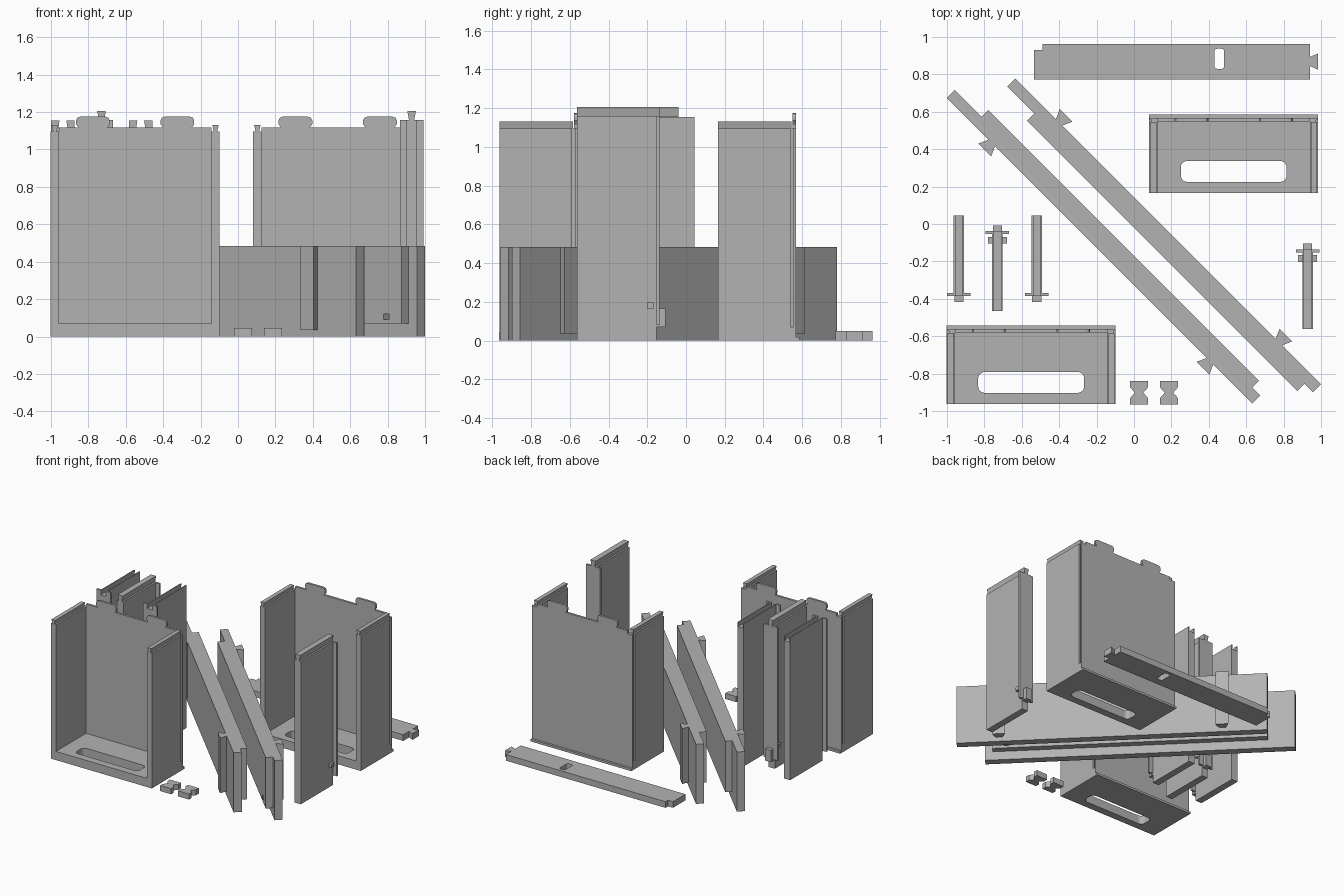
import bpy, bmesh, math
from mathutils import Vector

if "Cube" in bpy.data.objects:
    bpy.data.objects.remove(bpy.data.objects["Cube"])

grey = bpy.data.materials.new("plain_grey")
grey.use_nodes = True
COLOUR = (0.45, 0.45, 0.45, 1)
grey.diffuse_color = COLOUR
grey.node_tree.nodes["Principled BSDF"].inputs["Base Color"].default_value = COLOUR


def extrude(name, pts, start, depth):
    """Solid from an outline of 3D points swept along a vector."""
    bm = bmesh.new()
    face = bm.faces.new([bm.verts.new(Vector(p) + Vector(start)) for p in pts])
    swept = bmesh.ops.extrude_face_region(bm, geom=[face])["geom"]
    bmesh.ops.translate(bm, vec=depth, verts=[v for v in swept if isinstance(v, bmesh.types.BMVert)])
    bmesh.ops.recalc_face_normals(bm, faces=bm.faces)
    mesh = bpy.data.meshes.new(name)
    bm.to_mesh(mesh)
    bm.free()
    mesh.materials.append(grey)
    ob = bpy.data.objects.new(name, mesh)
    bpy.context.collection.objects.link(ob)
    return ob


def flat(name, pts, z0, z1):
    return extrude(name, [(x, y, 0) for x, y in pts], (0, 0, z0), (0, 0, z1 - z0))


def upright(name, pts, y0, y1):
    return extrude(name, [(x, 0, z) for x, z in pts], (0, y0, 0), (0, y1 - y0, 0))


def rect(x0, x1, y0, y1):
    return [(x0, y0), (x1, y0), (x1, y1), (x0, y1)]


def rounded(x0, x1, y0, y1, r, steps=5):
    pts = []
    corners = [(x1 - r, y1 - r), (x0 + r, y1 - r), (x0 + r, y0 + r), (x1 - r, y0 + r)]
    for i, (cx, cy) in enumerate(corners):
        for k in range(steps + 1):
            a = (i + k / steps) * math.pi / 2
            pts.append((cx + r * math.cos(a), cy + r * math.sin(a)))
    return pts


def cut(ob, cutter):
    mod = ob.modifiers.new("opening", "BOOLEAN")
    mod.operation, mod.object, mod.solver = "DIFFERENCE", cutter, "EXACT"
    bpy.context.view_layer.objects.active = ob
    bpy.ops.object.modifier_apply(modifier=mod.name)
    bpy.data.objects.remove(cutter)


def bin_box(side, cx, back):
    """Open-fronted bin with a slotted floor, railed sides and a tabbed back."""
    w, wall, front = 0.452, 0.045, back - 0.42
    floor = flat(side + "_bin_floor", rect(cx - w, cx + w, front, back - 0.018), 0, 0.07)
    cut(floor, flat("cutter", rounded(cx - 0.283, cx + 0.283, front + 0.06, front + 0.172, 0.035), -0.1, 0.2))
    flat(side + "_bin_lip", rect(cx - w, cx + w, back - 0.02, back), 0, 0.018)
    for s, label in ((-1, "right"), (1, "left")):
        out, inn = cx + s * w, cx + s * (w - wall)
        step = out - s * 0.012
        outline = [(inn, front), (out, front), (out, back - 0.045), (step, back - 0.045),
                   (step, back - 0.03), (out, back - 0.03), (out, back - 0.018), (inn, back - 0.018)]
        flat(f"{side}_bin_{label}_wall", outline, 0.07, 1.095)
        mid = (out + inn) / 2
        rail = [(mid - 0.009, 1.095), (mid + 0.009, 1.095), (mid + 0.017, 1.13), (mid - 0.017, 1.13)]
        upright(f"{side}_bin_{label}_rail", rail, front, back - 0.04)
    # back panel outline with two rounded dovetail tabs
    half = w - wall
    tab = [(-0.078, 1.118), (-0.09, 1.135), (-0.09, 1.155), (-0.083, 1.17), (-0.068, 1.175)]
    outline = [(cx - half, 0.07), (cx - half, 1.118)]
    for mid in (cx - 0.226, cx + 0.226):
        outline += [(mid + x, z) for x, z in tab] + [(mid - x, z) for x, z in reversed(tab)]
    outline += [(cx + half, 1.118), (cx + half, 0.07)]
    upright(side + "_bin_back", outline, back - 0.036, back - 0.018)


bin_box("front", -0.55, -0.543)
bin_box("rear", 0.533, 0.585)


def divider(name, cx, y_far, y_flange, male):
    """Upright panel with an end flange, a low tongue and a rail or groove on top."""
    d = 1 if y_flange > y_far else -1
    hb, hf = 0.028, 0.063
    if male:
        def top(h):
            return [(h, 1.158), (0.014, 1.158), (0.023, 1.205), (-0.023, 1.205), (-0.014, 1.158), (-h, 1.158)]
    else:
        def top(h):
            return [(h, 1.155), (0.018, 1.155), (0.024, 1.118), (-0.024, 1.118), (-0.018, 1.155), (-h, 1.155)]

    def section(h, z0):
        return [(cx + x, z) for x, z in [(-h, z0), (h, z0)] + top(h)]

    upright(name + "_body", section(hb, 0), y_far, y_flange)
    upright(name + "_flange", section(hf, 0.08), y_flange, y_flange + d * 0.016)
    ends = sorted((y_flange, y_flange + d * 0.047))
    flat(name + "_tongue", rect(cx - 0.025, cx + 0.025, *ends), 0.07, 0.165)
    if male:
        ends = sorted((y_flange - d * 0.015, y_flange - d * 0.05))
        flat(name + "_pins", rect(cx - 0.05, cx + 0.05, *ends), 0.165, 0.195)


divider("right_grooved_divider", -0.936, 0.045, -0.37, False)
divider("inner_grooved_divider", -0.52, 0.045, -0.37, False)
divider("right_railed_divider", -0.73, -0.465, -0.054, True)
divider("left_railed_divider", 0.928, -0.562, -0.152, True)


def diagonal(pts):
    """Turn across/along coordinates into ground coordinates."""
    return [((u + v) / 2, (u - v) / 2 - 0.006) for u, v in pts]


def plank(name, face, joint, inner, long_span, short_span, tails, slot):
    """Two-layer diagonal board with dovetail strips on its outer face."""
    s = 1 if face > joint else -1
    height = 0.483
    flat(name + "_outer_board", diagonal(rect(*sorted((face, joint)), *long_span)), 0, height)
    board = flat(name + "_inner_board", diagonal(rect(*sorted((joint, inner)), *short_span)), 0.07, height)
    notch = sorted((joint - s * 0.001, inner - s * 0.02))
    cut(board, flat("cutter", diagonal(rect(*notch, slot - 0.03, slot + 0.03)), 0.09, 0.12))
    for i, v in enumerate(tails):
        outline = [(face, v - 0.035), (face + s * 0.075, v - 0.068), (face + s * 0.075, v + 0.068), (face, v + 0.035)]
        flat(f"{name}_dovetail_{i + 1}", diagonal(outline), 0.035, height)


plank("front_plank", -0.321, -0.235, -0.163, (-1.68, 1.585), (-1.395, 1.5), (-1.2, 1.134), 1.35)
plank("rear_plank", 0.15, 0.064, -0.013, (-1.42, 1.85), (-1.13, 1.76), (-0.95, 1.4), 1.6)

# low bar with a corner notch, a dovetail end and a slot
bar = flat("bar", [(-0.535, 0.772), (0.94, 0.772), (0.94, 0.845), (0.985, 0.825), (0.985, 0.912),
                   (0.94, 0.893), (0.94, 0.963), (-0.49, 0.963), (-0.49, 0.93), (-0.535, 0.93)], 0, 0.05)
cut(bar, flat("cutter", rounded(0.43, 0.482, 0.83, 0.937, 0.013, 3), -0.1, 0.2))

# bow-tie keys
for i, x in enumerate((0.027, 0.187)):
    side = [(0.049, -0.063), (0.049, -0.03), (0.023, 0), (0.049, 0.03), (0.049, 0.063)]
    shape = side + [(-a, b) for a, b in reversed(side)]
    flat(f"bow_tie_key_{i + 1}", [(x + a, b - 0.902) for a, b in shape], 0, 0.045)
